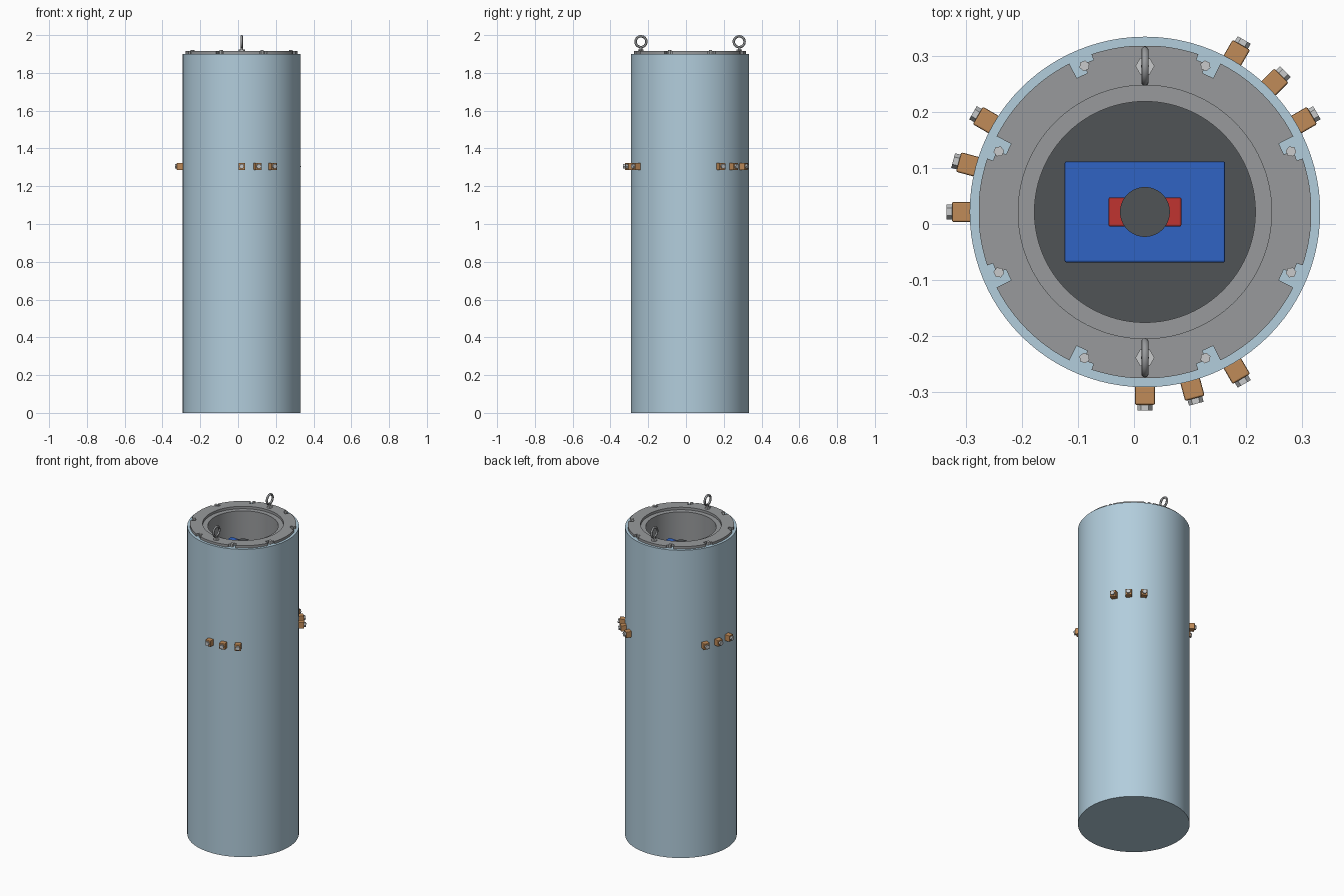
import bpy, bmesh, math
from mathutils import Matrix, Vector

if "Cube" in bpy.data.objects:
    bpy.data.objects.remove(bpy.data.objects["Cube"])

C = Matrix.Translation((0.0195, 0.0215, 0))   # axis of the cylinder
SEG = 96


def material(name, hex_rgb):
    m = bpy.data.materials.new(name)
    lin = []
    for i in (0, 2, 4):
        c = int(hex_rgb[i:i + 2], 16) / 255
        lin.append(c / 12.92 if c <= 0.04045 else ((c + 0.055) / 1.055) ** 2.4)
    m.diffuse_color = (*lin, 1)
    m.use_nodes = True
    m.node_tree.nodes["Principled BSDF"].inputs["Base Color"].default_value = m.diffuse_color
    return m


PALE_BLUE = material("pale blue paint", "B2CDDC")
GREY = material("grey metal", "989A9C")
STEEL = material("light steel", "C8CACB")
DARK = material("dark grey", "505356")
BLUE = material("blue paint", "3064C4")
RED = material("red paint", "C03430")
BRASS = material("brass", "C08B58")


def finish(name, bm, mat, matrix=Matrix(), smooth=True, bevel=0):
    bmesh.ops.recalc_face_normals(bm, faces=bm.faces)
    me = bpy.data.meshes.new(name)
    bm.to_mesh(me)
    bm.free()
    me.materials.append(mat)
    me.transform(C @ matrix)
    ob = bpy.data.objects.new(name, me)
    bpy.context.collection.objects.link(ob)
    if bevel:
        mod = ob.modifiers.new("bevel", 'BEVEL')
        mod.width, mod.segments = bevel, 2
    if smooth:
        bpy.ops.object.select_all(action='DESELECT')
        ob.select_set(True)
        bpy.context.view_layer.objects.active = ob
        bpy.ops.object.shade_smooth_by_angle(angle=math.radians(30))
    return ob


def lathe(name, profile, mat):
    bm = bmesh.new()
    vs = [bm.verts.new((r, 0, z)) for r, z in profile]
    es = [bm.edges.new(p) for p in zip(vs, vs[1:])]
    bmesh.ops.spin(bm, geom=vs + es, axis=(0, 0, 1), cent=(0, 0, 0),
                   angle=math.tau, steps=SEG, use_duplicate=False)
    bmesh.ops.remove_doubles(bm, verts=bm.verts, dist=1e-5)
    return finish(name, bm, mat)


def box(name, size, center, mat, matrix=Matrix(), bevel=0.003):
    bm = bmesh.new()
    bmesh.ops.create_cube(bm, size=1, matrix=Matrix.Translation(center) @ Matrix.Diagonal((*size, 1)))
    return finish(name, bm, mat, matrix, False, bevel)


def prism(name, r, z0, z1, sides, mat, matrix=Matrix()):
    bm = bmesh.new()
    bmesh.ops.create_cone(bm, cap_ends=True, segments=sides, radius1=r, radius2=r, depth=z1 - z0,
                          matrix=Matrix.Translation((0, 0, (z0 + z1) / 2)))
    return finish(name, bm, mat, matrix, sides > 8)


def polar(r, a, z):
    return Vector((r * math.cos(a), r * math.sin(a), z))


def spun(deg):
    return Matrix.Rotation(math.radians(deg), 4, 'Z')


# Outer casing with closed bottom, bore lining with a shallow seat, and inner floor
lathe("casing", [(0, 0), (0.3125, 0), (0.3125, 1.9), (0.226, 1.9)], PALE_BLUE)
lathe("bore_lining", [(0.226, 1.9), (0.197, 1.9), (0.197, 1.60)], GREY)
lathe("bore_floor", [(0.197, 1.60), (0, 1.60)], DARK)


# Flange ring with eight stepped notches, mirrored about each diagonal
def flange(r_in=0.226, r_out=0.297, z0=1.9, z1=1.915):
    half = [(18, r_out), (18, 0.268), (22.5, 0.268), (22.5, 0.286), (26.3, 0.286), (26.3, r_out)]
    half = [(a, r_out) for a in range(0, 18, 3)] + half + [(a, r_out) for a in range(29, 45, 4)]
    outline = []
    for q in range(4):
        mid = 45 + 90 * q
        outline += [(mid - a, r) for a, r in reversed(half)]
        outline += [(mid + a, r) for a, r in half[1:]]
    bm = bmesh.new()
    for (a, r), (b, s) in zip(outline, outline[1:] + [(outline[0][0] + 360, outline[0][1])]):
        a1, b1 = math.radians(a), math.radians(b)
        quads = [[(r, a1, z0), (s, b1, z0), (s, b1, z1), (r, a1, z1)]]
        if abs(b - a) > 1e-6:
            quads.append([(r_in, a1, z0), (r_in, b1, z0), (r_in, b1, z1), (r_in, a1, z1)])
            for z in (z0, z1):
                quads.append([(r_in, a1, z), (r, a1, z), (s, b1, z), (r_in, b1, z)])
        for quad in quads:
            bm.faces.new([bm.verts.new(polar(*p)) for p in quad])
    bmesh.ops.remove_doubles(bm, verts=bm.verts, dist=1e-5)
    finish("flange", bm, GREY)


flange()

# Hex bolts in the notches
for k in range(8):
    prism("flange_bolt", 0.0095, 1.9, 1.921, 6, STEEL,
          spun(22.5 + 45 * k) @ Matrix.Translation((0.282, 0, 0)))

# Two lifting eyes: hex base, shank and ring
for y in (0.26, -0.26):
    place = Matrix.Translation((0, y, 0))
    prism("eye_base", 0.017, 1.915, 1.924, 6, STEEL, place @ spun(30))
    prism("eye_shank", 0.007, 1.92, 1.94, 16, GREY, place)
    bm = bmesh.new()
    circle = bmesh.ops.create_circle(bm, segments=12, radius=0.0065,
                                     matrix=Matrix.Translation((0, 0.0285, 0)) @ Matrix.Rotation(math.pi / 2, 4, 'Y'))
    geom = circle["verts"] + list(bm.edges)
    # section lies in the plane holding the spin axis x
    for v in circle["verts"]:
        v.co = Vector((v.co.z, v.co.y, 0))
    bmesh.ops.spin(bm, geom=geom, axis=(1, 0, 0), cent=(0, 0, 0), angle=math.tau, steps=40)
    bmesh.ops.remove_doubles(bm, verts=bm.verts, dist=1e-5)
    finish("eye_ring", bm, GREY, place @ Matrix.Translation((0, 0, 1.965)))

# Three groups of three side fittings: brass block and hex plug
for start in (-90, 30, 150):
    for step in (0, 15, 30):
        turn = spun(start + step)
        box("side_block", (0.034, 0.036, 0.038), (0.327, 0, 1.305), BRASS, turn)
        prism("side_plug", 0.0135, 0.34, 0.354, 6, STEEL,
              turn @ Matrix.Translation((0, 0, 1.305)) @ Matrix.Rotation(math.pi / 2, 4, 'Y'))

# Equipment inside the bore
box("blue_case", (0.286, 0.18, 0.16), (0, 0, 1.68), BLUE)
box("red_block", (0.13, 0.052, 0.03), (0, 0, 1.775), RED)
prism("centre_post", 0.0445, 1.76, 1.80, 48, DARK)
